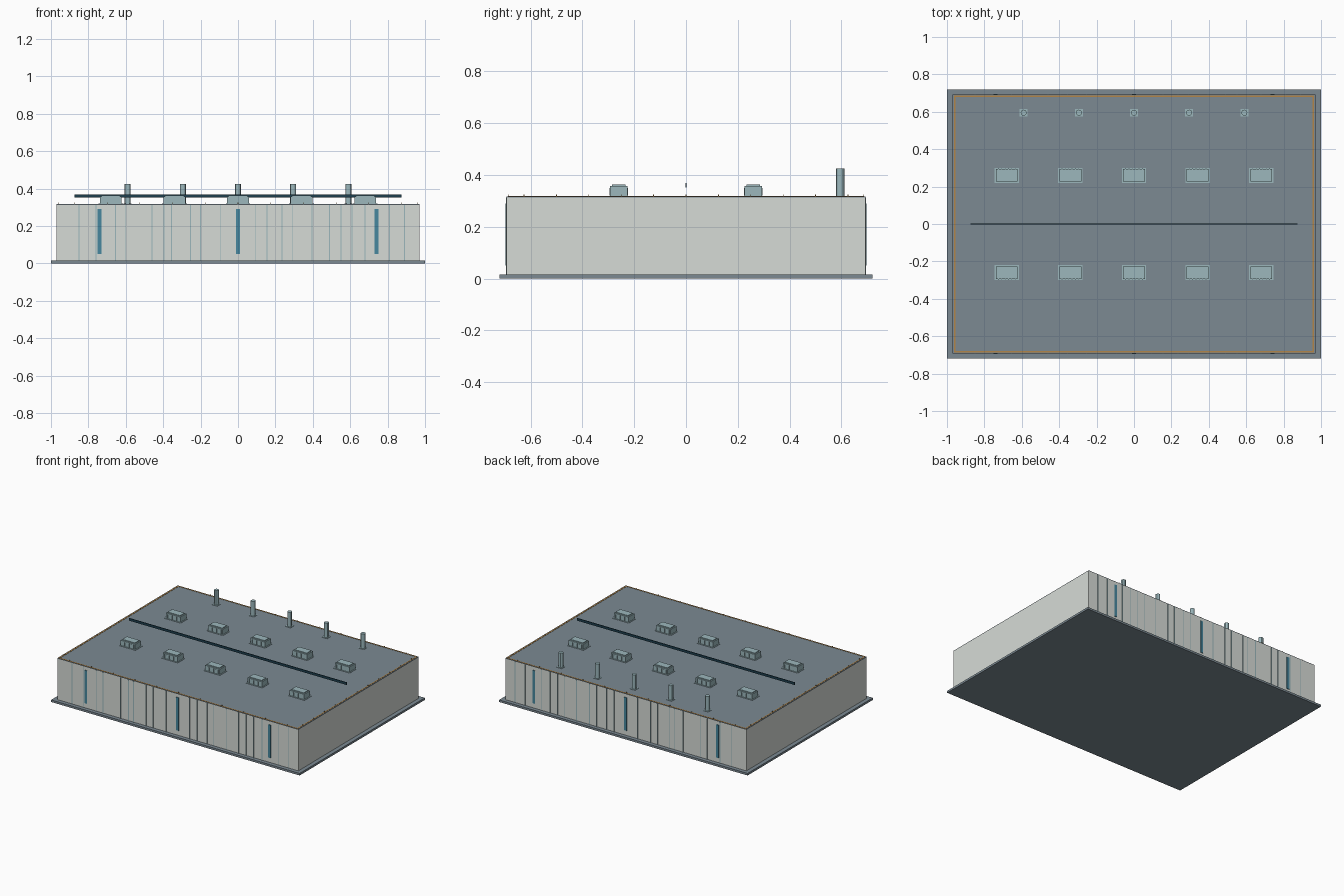
import bpy
import bmesh

cube = bpy.data.objects.get("Cube")
if cube:
    bpy.data.objects.remove(cube, do_unlink=True)


def material(name, srgb):
    linear = [c / 12.92 if c <= 0.04 else ((c + 0.055) / 1.055) ** 2.4 for c in srgb]
    mat = bpy.data.materials.new(name)
    mat.use_nodes = True
    mat.diffuse_color = (*linear, 1)
    mat.node_tree.nodes["Principled BSDF"].inputs["Base Color"].default_value = (*linear, 1)
    return mat


WALL = material("pale_grey_wall", (0.84, 0.86, 0.84))
ROOF = material("slate_grey", (0.485, 0.54, 0.575))
METAL = material("blue_grey_metal", (0.61, 0.72, 0.74))
GLASS = material("teal_glass", (0.28, 0.53, 0.62))
DARK = material("dark_teal", (0.11, 0.24, 0.30))
RUST = material("brown_flashing", (0.70, 0.52, 0.28))


def add_box(bm, center, size):
    for v in bmesh.ops.create_cube(bm, size=1)["verts"]:
        for axis in range(3):
            v.co[axis] = center[axis] + v.co[axis] * size[axis]


def finish(name, bm, mat):
    mesh = bpy.data.meshes.new(name)
    bm.to_mesh(mesh)
    bm.free()
    mesh.materials.append(mat)
    obj = bpy.data.objects.new(name, mesh)
    bpy.context.collection.objects.link(obj)
    return obj


def boxes(name, mat, parts):
    bm = bmesh.new()
    for center, size in parts:
        add_box(bm, center, size)
    return finish(name, bm, mat)


W, D, TOP = 0.97, 0.692, 0.317

# Ground slab, hall and flat roof
boxes("ground_slab", ROOF, [((0, 0, 0.0075), (2, 1.44, 0.015))])
boxes("hall_walls", WALL, [((0, 0, 0.164), (2 * W, 2 * D, 0.298))])
boxes("roof_deck", ROOF, [((0, 0, TOP - 0.002), (2 * W, 2 * D, 0.004))])

# Thin flashing around the roof edge, with small clips
flashing = []
for s in (-1, 1):
    flashing.append(((s * 0.959, 0, TOP), (0.008, 1.37, 0.003)))
    flashing.append(((0, s * 0.684, TOP), (1.926, 0.008, 0.003)))
    for i in range(-5, 6):
        flashing.append(((s * 0.959, i * 0.125, TOP + 0.003), (0.003, 0.003, 0.01)))
        flashing.append(((i * 0.175, s * 0.684, TOP + 0.003), (0.003, 0.003, 0.01)))
boxes("roof_flashing", RUST, flashing)

# Wall seams and tall windows on the front and back
seam_x = (-0.85, -0.76, -0.655, -0.6, -0.46, -0.395, -0.355, -0.255, -0.2, -0.095,
          0.095, 0.155, 0.235, 0.29, 0.395, 0.49, 0.55, 0.61, 0.68, 0.81, 0.89)
boxes("wall_seams", METAL,
      [((x, s * D, 0.164), (0.005, 0.006, 0.298)) for x in seam_x for s in (-1, 1)])
boxes("tall_windows", GLASS,
      [((x, s * D, 0.17), (0.02, 0.008, 0.24)) for x in (-0.74, 0, 0.74) for s in (-1, 1)])

# Roof ventilation units: ribbed body on a thin curb, with a lid
for row, y in (("front", -0.26), ("back", 0.26)):
    for i in range(5):
        x = (i - 2) * 0.34
        parts = [((x, y, TOP + 0.001), (0.13, 0.08, 0.003)),
                 ((x, y, TOP + 0.02), (0.116, 0.068, 0.04)),
                 ((x, y, TOP + 0.042), (0.1, 0.052, 0.008))]
        for k in range(6):
            parts.append(((x + (k - 2.5) * 0.018, y, TOP + 0.018), (0.004, 0.071, 0.03)))
        boxes(f"{row}_vent_unit_{i + 1}", METAL, parts)

# Row of exhaust stacks on square curbs
for i in range(5):
    x, y = (i - 2) * 0.295, 0.595
    bm = bmesh.new()
    add_box(bm, (x, y, TOP + 0.001), (0.042, 0.042, 0.003))
    tube = bmesh.ops.create_cone(bm, cap_ends=True, segments=12,
                                 radius1=0.016, radius2=0.016, depth=0.108)
    bmesh.ops.translate(bm, verts=tube["verts"], vec=(x, y, TOP + 0.053))
    stack = finish(f"exhaust_stack_{i + 1}", bm, METAL)
    bpy.context.view_layer.objects.active = stack
    stack.select_set(True)
    bpy.ops.object.shade_smooth_by_angle()
    stack.select_set(False)

# Long thin rail above the middle of the roof
boxes("roof_rail", DARK, [((0, 0, 0.36), (1.75, 0.005, 0.018))])
